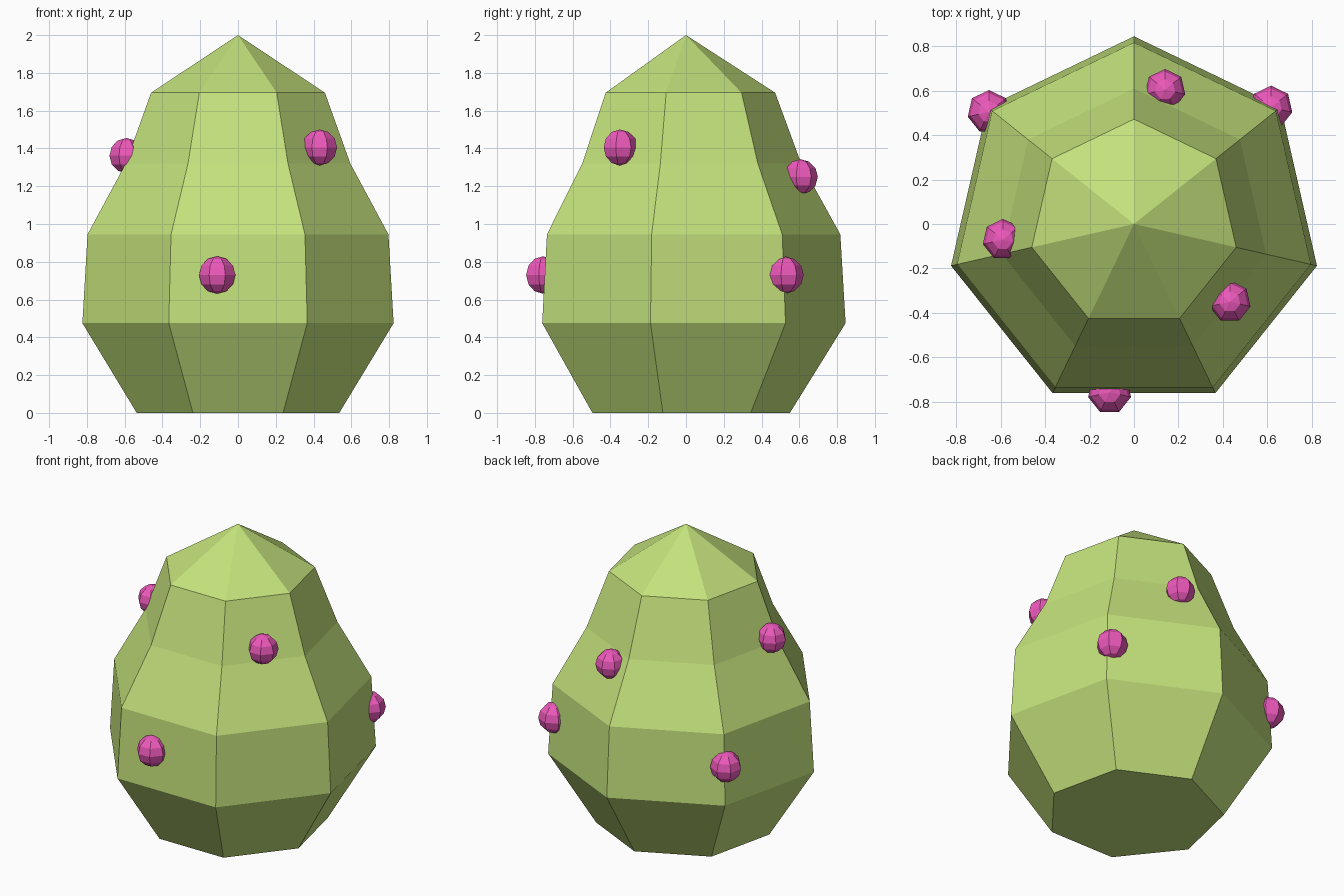
import bpy, bmesh
from math import sin, cos, pi

if "Cube" in bpy.data.objects:
    bpy.data.objects.remove(bpy.data.objects["Cube"])

SIDES = 7


def material(name, color):
    m = bpy.data.materials.new(name)
    m.diffuse_color = color
    m.use_nodes = True
    m.node_tree.nodes["Principled BSDF"].inputs["Base Color"].default_value = m.diffuse_color
    return m


def lathe(name, profile, mat, location=(0, 0, 0)):
    """Seven-sided flat-faced turning of (radius, z) points, one corner facing +y."""
    bm = bmesh.new()
    rings = []
    for r, z in profile:
        if r < 1e-5:
            rings.append([bm.verts.new((0, 0, z))] * SIDES)
        else:
            rings.append([bm.verts.new((r * cos(pi / 2 + 2 * pi * i / SIDES),
                                        r * sin(pi / 2 + 2 * pi * i / SIDES), z))
                          for i in range(SIDES)])
    for low, high in zip(rings, rings[1:]):
        for i in range(SIDES):
            j = (i + 1) % SIDES
            corners = list(dict.fromkeys([low[i], low[j], high[j], high[i]]))
            bm.faces.new(corners)
    if profile[0][0] > 0:
        bm.faces.new(rings[0][::-1])
    bmesh.ops.recalc_face_normals(bm, faces=bm.faces)
    mesh = bpy.data.meshes.new(name)
    bm.to_mesh(mesh)
    bm.free()
    mesh.materials.append(mat)
    obj = bpy.data.objects.new(name, mesh)
    obj.location = location
    bpy.context.collection.objects.link(obj)
    return obj


green = material("green", (0.55, 0.76, 0.2, 1))
pink = material("pink", (0.85, 0.1, 0.5, 1))

# Faceted plant body
lathe("cactus_body", [(0.55, 0), (0.845, 0.475), (0.817, 0.945),
                      (0.61, 1.32), (0.472, 1.695), (0, 2)], green)

# Small round buds half sunk in the body: x, y, z, radius
buds = [(-0.11, -0.757, 0.73, 0.099), (0.617, 0.525, 0.73, 0.098),
        (-0.653, 0.505, 0.73, 0.098), (0.432, -0.35, 1.405, 0.095),
        (-0.59, -0.07, 1.362, 0.093), (0.14, 0.605, 1.25, 0.093)]
for n, (x, y, z, r) in enumerate(buds, 1):
    ball = [(r * sin(pi * k / 6), -r * cos(pi * k / 6)) for k in range(7)]
    lathe(f"bud_{n}", ball, pink, (x, y, z))
